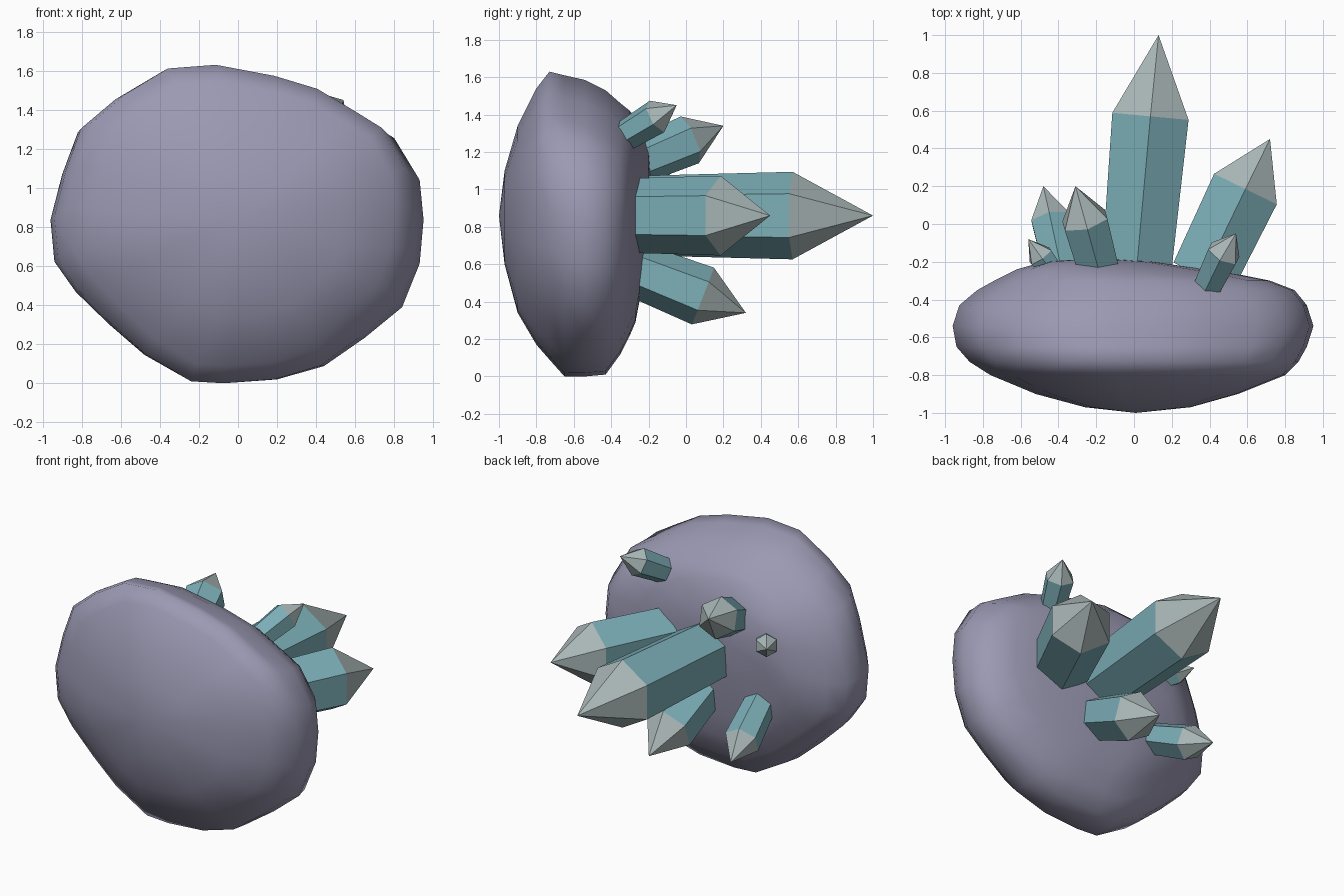
import bpy, bmesh
from math import cos, sin, pi
from mathutils import Vector

if "Cube" in bpy.data.objects:
    bpy.data.objects.remove(bpy.data.objects["Cube"])


def material(name, rgb):
    m = bpy.data.materials.new(name)
    m.diffuse_color = (*rgb, 1)
    m.use_nodes = True
    m.node_tree.nodes["Principled BSDF"].inputs["Base Color"].default_value = m.diffuse_color
    return m


STONE = material("stone", (0.33, 0.32, 0.45))
TEAL = material("crystal_teal", (0.20, 0.42, 0.47))
PALE = material("crystal_tip", (0.40, 0.47, 0.47))


def finish(bm, name, mats, smooth=False):
    bmesh.ops.recalc_face_normals(bm, faces=bm.faces)
    for f in bm.faces:
        f.smooth = smooth
    me = bpy.data.meshes.new(name)
    bm.to_mesh(me)
    bm.free()
    for m in mats:
        me.materials.append(m)
    ob = bpy.data.objects.new(name, me)
    bpy.context.collection.objects.link(ob)
    return ob


# Rock: the front outline (x, z) lofted through slices of depth
OUTLINE = [(-.13, 1.63), (.2, 1.57), (.44, 1.5), (.65, 1.38), (.8, 1.29), (.93, 1.07),
           (.95, .86), (.93, .63), (.84, .4), (.65, .24), (.44, .09), (.2, .02),
           (-.07, 0), (-.24, .01), (-.48, .15), (-.66, .31), (-.83, .48), (-.94, .64),
           (-.96, .86), (-.9, 1.1), (-.82, 1.32), (-.64, 1.47), (-.4, 1.61)]
# y, xmin, xmax, zmin, zmax
SLICES = [(-.97, -.26, .30, .60, 1.10), (-.90, -.52, .55, .34, 1.34),
          (-.80, -.76, .80, .17, 1.54), (-.73, -.87, .87, .09, 1.63),
          (-.65, -.94, .915, 0, 1.61), (-.54, -.96, .95, 0, 1.585),
          (-.43, -.925, .915, .01, 1.53), (-.35, -.83, .85, .12, 1.46),
          (-.30, -.74, .72, .22, 1.42), (-.27, -.68, .57, .29, 1.38),
          (-.24, -.62, .38, .45, 1.32), (-.20, -.48, .10, .75, 1.22)]


def build_rock():
    bm = bmesh.new()
    rings = []
    for y, x0, x1, z0, z1 in SLICES:
        ring = []
        for x, z in OUTLINE:
            u, v = (x + .96) / 1.91, z / 1.63
            ring.append(bm.verts.new((x0 + u * (x1 - x0), y, z0 + v * (z1 - z0))))
        rings.append(ring)
    n = len(OUTLINE)
    for a, b in zip(rings, rings[1:]):
        for i in range(n):
            j = (i + 1) % n
            bm.faces.new((a[i], a[j], b[j], b[i]))
    for ring, co in ((rings[0], (.01, -1, .86)), (rings[-1], (-.2, -.182, 1.0))):
        apex = bm.verts.new(co)
        for i in range(n):
            bm.faces.new((ring[i], ring[(i + 1) % n], apex))
    finish(bm, "rock", [STONE], smooth=True)


# Crystal: six-sided prism, widening slightly to a shoulder, then a point
def crystal(name, base, shoulder, tip, r_base, r_shoulder):
    bm = bmesh.new()
    base, shoulder, tip = Vector(base), Vector(shoulder), Vector(tip)
    axis = (tip - base).normalized()
    up = Vector((0, 0, 1))
    up = (up - axis * up.dot(axis)).normalized()
    side = axis.cross(up)
    rings = [[bm.verts.new(c + r * (up * cos(i * pi / 3) + side * sin(i * pi / 3)))
              for i in range(6)]
             for c, r in ((base, r_base), (shoulder, r_shoulder))]
    top = bm.verts.new(tip)
    bm.faces.new(rings[0])
    for i in range(6):
        j = (i + 1) % 6
        bm.faces.new((rings[0][i], rings[0][j], rings[1][j], rings[1][i]))
        bm.faces.new((rings[1][i], rings[1][j], top)).material_index = 1
    finish(bm, name, [TEAL, PALE])


build_rock()
crystal("main_crystal", (.01, -.28, .86), (.087, .57, .86), (.13, 1, .86), .212, .234)
crystal("right_crystal", (.365, -.28, .86), (.59, .185, .86), (.72, .45, .86), .20, .213)
crystal("lower_crystal", (.07, -.28, .575), (.07, .09, .43), (.06, .32, .34), .145, .163)
crystal("lower_left_crystal", (-.38, -.26, .59), (-.44, .02, .46), (-.48, .20, .395), .105, .117)
crystal("upper_left_crystal", (-.185, -.25, 1.15), (-.26, .02, 1.265), (-.31, .20, 1.34), .122, .135)
crystal("upper_right_crystal", (.395, -.32, 1.29), (.475, -.155, 1.39), (.54, -.05, 1.45), .084, .095)
crystal("tiny_left_crystal", (-.42, -.27, 1.03), (-.495, -.17, 1.065), (-.56, -.08, 1.09), .066, .074)
